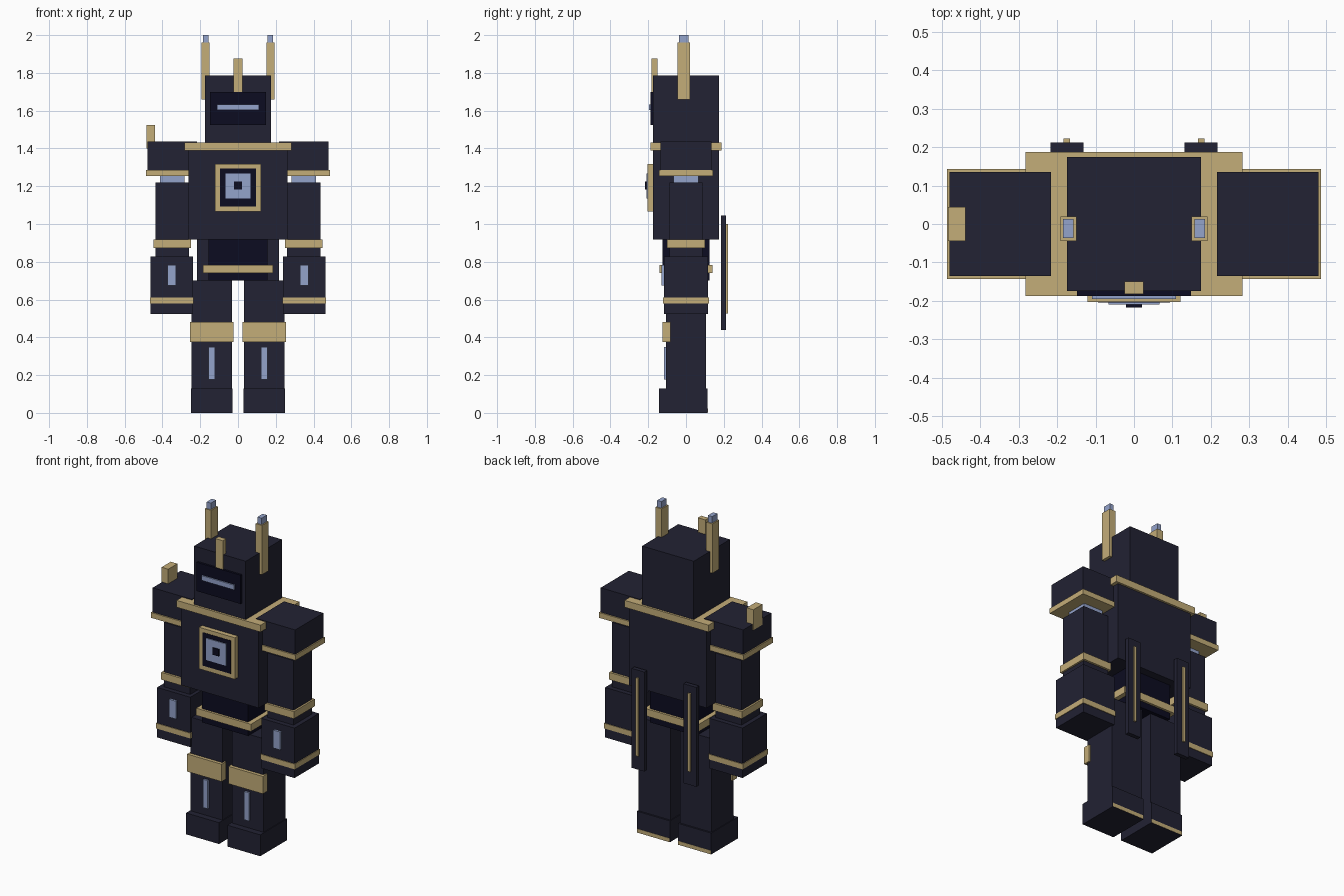
import bpy
import bmesh
from mathutils import Vector

default_cube = bpy.data.objects.get("Cube")
if default_cube:
    bpy.data.objects.remove(default_cube, do_unlink=True)


def make_material(name, color):
    mat = bpy.data.materials.new(name)
    mat.use_nodes = True
    rgba = (*color, 1.0)
    mat.diffuse_color = rgba
    mat.node_tree.nodes["Principled BSDF"].inputs["Base Color"].default_value = rgba
    return mat


NAVY = make_material("dark navy armour", (0.016, 0.016, 0.033))
BLACK = make_material("blue black", (0.0037, 0.0037, 0.015))
GOLD = make_material("dull gold", (0.55, 0.418, 0.19))
BLUE = make_material("pale blue glow", (0.296, 0.366, 0.597))


def box(name, material, x, y, z):
    """Box spanning the (low, high) range on each axis."""
    lows, highs = (Vector(v) for v in zip(x, y, z))
    bm = bmesh.new()
    bmesh.ops.create_cube(bm, size=1)
    for v in bm.verts:
        for axis in range(3):
            v.co[axis] *= highs[axis] - lows[axis]
    mesh = bpy.data.meshes.new(name)
    bm.to_mesh(mesh)
    bm.free()
    mesh.materials.append(material)
    obj = bpy.data.objects.new(name, mesh)
    obj.location = (lows + highs) / 2
    bpy.context.collection.objects.link(obj)
    return obj


def centred(name, material, half_x, y, z):
    box(name, material, (-half_x, half_x), y, z)


def pair(name, material, centre, half_x, y, z):
    """The same box on the left (+x) and right (-x) side."""
    for side, sign in (("left", 1), ("right", -1)):
        mid = sign * centre
        box(f"{side}_{name}", material, (mid - half_x, mid + half_x), y, z)


def sym(half):
    return (-half, half)


# Head, visor and crest
centred("head", NAVY, 0.174, sym(0.174), (1.43, 1.787))
centred("visor", BLACK, 0.148, (-0.187, -0.17), (1.525, 1.70))
centred("eye_slit", BLUE, 0.11, (-0.195, -0.18), (1.603, 1.632))
centred("crest", GOLD, 0.025, (-0.182, -0.15), (1.69, 1.875))
pair("horn", GOLD, 0.171, 0.021, (-0.044, 0.02), (1.66, 1.96))
pair("horn_tip", BLUE, 0.171, 0.014, (-0.037, 0.013), (1.95, 2.0))

# Torso, collar, waist and belt
centred("torso", NAVY, 0.261, sym(0.174), (0.917, 1.425))
centred("collar", GOLD, 0.283, sym(0.187), (1.39, 1.432))
centred("waist", BLACK, 0.155, sym(0.125), (0.70, 0.92))
centred("belt", GOLD, 0.184, sym(0.139), (0.74, 0.784))

# Layered chest emblem
centred("chest_frame", GOLD, 0.121, (-0.203, -0.17), (1.065, 1.318))
centred("chest_panel", BLACK, 0.094, (-0.205, -0.18), (1.092, 1.294))
centred("chest_light", BLUE, 0.067, (-0.21, -0.18), (1.135, 1.268))
centred("chest_core", BLACK, 0.021, (-0.217, -0.18), (1.183, 1.225))

# Shoulders
ARM = 0.348
pair("shoulder_pad", NAVY, ARM, 0.132, sym(0.135), (1.27, 1.436))
pair("shoulder_trim", GOLD, ARM, 0.139, sym(0.143), (1.255, 1.287))
box("right_shoulder_spike", GOLD, (-0.484, -0.439), sym(0.044), (1.40, 1.525))

# Arms and gauntlets
pair("shoulder_joint", BLUE, ARM, 0.066, sym(0.066), (1.20, 1.26))
pair("arm", NAVY, ARM, 0.088, sym(0.088), (0.82, 1.22))
pair("arm_band", GOLD, ARM, 0.099, sym(0.101), (0.873, 0.917))
pair("gauntlet", NAVY, 0.351, 0.112, sym(0.117), (0.523, 0.827))
pair("gauntlet_band", GOLD, 0.351, 0.116, sym(0.121), (0.578, 0.61))
pair("gauntlet_light", BLUE, 0.351, 0.023, (-0.13, -0.11), (0.675, 0.784))

# Legs and feet
LEG = 0.139
pair("leg", NAVY, LEG, 0.107, sym(0.105), (0.1, 0.70))
pair("knee_guard", GOLD, LEG, 0.116, (-0.125, -0.082), (0.374, 0.48))
pair("shin_light", BLUE, LEG, 0.016, (-0.116, -0.10), (0.178, 0.35))
pair("foot", NAVY, LEG, 0.111, (-0.143, 0.115), (0, 0.13))
pair("heel_trim", GOLD, LEG, 0.11, (0.10, 0.1165), (0.001, 0.024))

# Back blades
pair("back_blade", NAVY, 0.175, 0.043, (0.186, 0.212), (0.44, 1.045))
pair("blade_inlay", GOLD, 0.175, 0.008, (0.2, 0.222), (0.525, 1.0))
